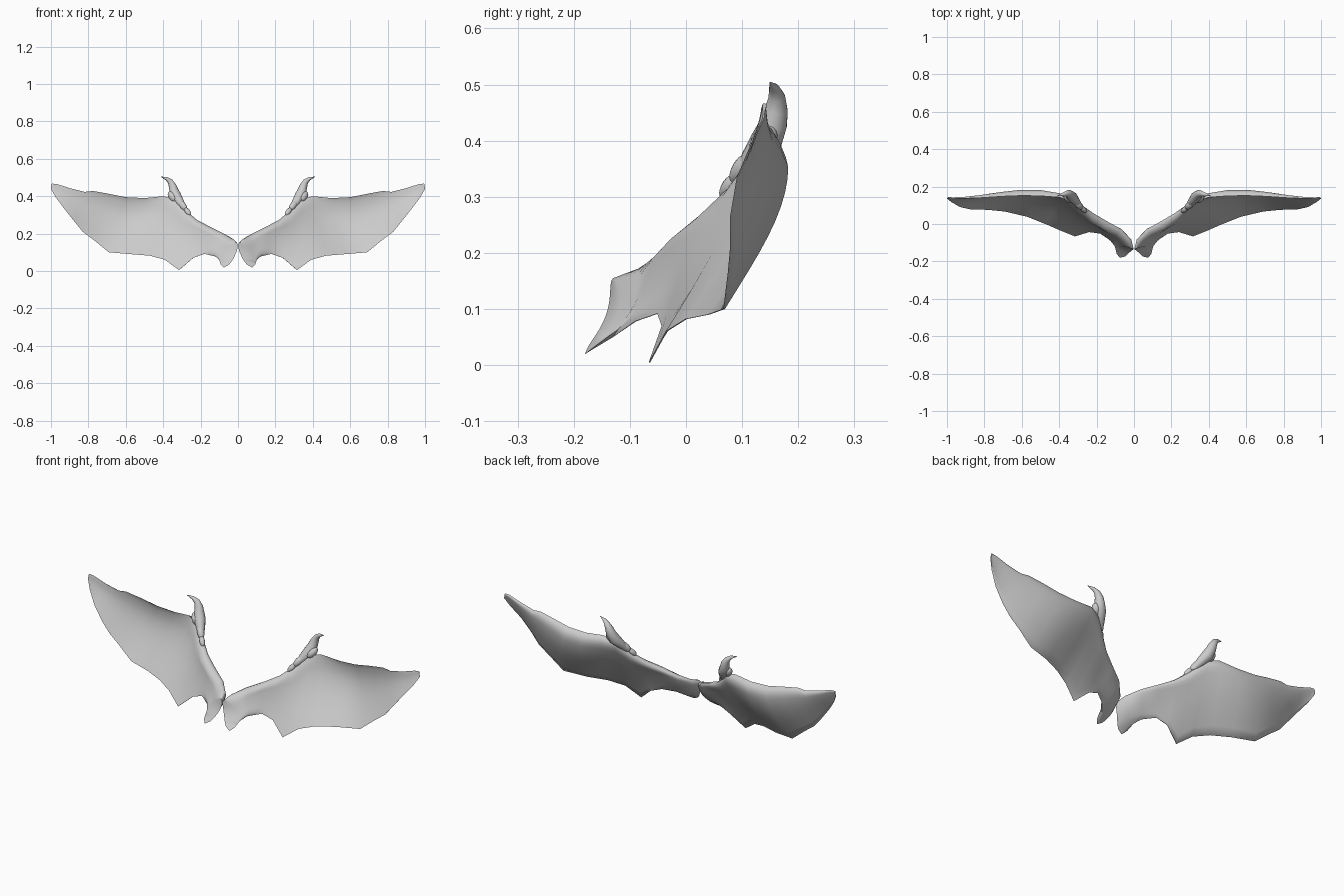
import bpy, bmesh, math
from mathutils import Vector

cube = bpy.data.objects.get("Cube")
if cube:
    bpy.data.objects.remove(cube)

grey = bpy.data.materials.new("light_grey")
grey.use_nodes = True
COLOUR = (0.6, 0.6, 0.6, 1)
grey.diffuse_color = COLOUR
grey.node_tree.nodes["Principled BSDF"].inputs["Base Color"].default_value = COLOUR


def finish(name, bm, angle):
    """Turn a bmesh into a smooth, mirrored object."""
    bmesh.ops.recalc_face_normals(bm, faces=bm.faces)
    mesh = bpy.data.meshes.new(name)
    bm.to_mesh(mesh)
    bm.free()
    mesh.materials.append(grey)
    obj = bpy.data.objects.new(name, mesh)
    bpy.context.collection.objects.link(obj)
    bpy.ops.object.select_all(action='DESELECT')
    obj.select_set(True)
    bpy.context.view_layer.objects.active = obj
    bpy.ops.object.shade_smooth_by_angle(angle=math.radians(angle))
    mirror = obj.modifiers.new("mirror", 'MIRROR')
    mirror.use_mirror_merge = False


def skin(bm, rings):
    """Skin closed rings of points; return the loops of vertices."""
    loops = [[bm.verts.new(p) for p in ring] for ring in rings]
    n = len(loops[0])
    for a, b in zip(loops, loops[1:]):
        for i in range(n):
            j = (i + 1) % n
            bm.faces.new((a[i], a[j], b[j], b[i]))
    bm.faces.new(loops[-1])
    return loops


def ramp(x, start, end):
    """Rise from 0 to 1 between two positions along the span."""
    return min(1, max(0, (x - start) / (end - start)))


# Wing stations from root to tip: leading edge point, trailing edge point
STATIONS = [
    ((.016, -.13, .155), (.075, -.18, .02)),
    ((.032, -.085, .172), (.086, -.13, .05)),
    ((.08, -.04, .202), (.12, -.09, .078)),
    ((.15, -.003, .237), (.18, -.05, .092)),
    ((.22, .042, .274), (.24, -.042, .07)),
    ((.28, .088, .325), (.315, -.065, .005)),
    ((.34, .125, .385), (.39, -.035, .06)),
    ((.40, .143, .40), (.47, .0, .082)),
    ((.50, .15, .39), (.57, .04, .09)),
    ((.60, .152, .395), (.69, .068, .1)),
    ((.70, .148, .415), (.77, .076, .165)),
    ((.775, .143, .428), (.83, .08, .21)),
    ((.82, .14, .423), (.875, .08, .265)),
    ((.90, .137, .443), (.93, .092, .335)),
    ((.97, .137, .466), (.975, .118, .395)),
    ((.995, .138, .467), (1, .138, .44)),
]
STEPS = 12


def wing_section(i):
    """Closed profile: thick leading edge, thin membrane, bowed backwards."""
    top, low = map(Vector, STATIONS[i])
    before, after = STATIONS[max(i - 1, 0)], STATIONS[min(i + 1, len(STATIONS) - 1)]
    span = sum((Vector(after[k]) - Vector(before[k]) for k in (0, 1)), Vector())
    x = top.x
    root = 1 - ramp(x, .016, .15)
    # The arm leaves the root heading straight back, then sweeps outwards
    span = span.normalized() + Vector((-.5, 0, 0)) * root ** 2
    back = Vector((-span.y, span.x, 0)).normalized()
    bulge = .046 * ramp(x, .25, .45) * (1 - ramp(x, .55, 1))
    arm = .031 + .004 * root - .025 * ramp(x, .2, 1)
    front = 1 - .8 * ramp(x, .22, .42)

    def point(s, side):
        tube = math.sqrt(min(s / .12, 1)) * max(0, 1 - s) ** 2
        oval = 2 * math.sqrt(max(0, s * (1 - s)))
        half = arm * (root * oval + (1 - root) * tube)
        half = half * (1 if side > 0 else front) + .0015 * min(1, s * 8)
        bow = bulge * math.sin(math.pi * s ** .75)
        hollow = Vector((.004, .022, 0)) * root ** 2 * math.sin(math.pi * s)
        return top.lerp(low, s) + back * (bow + side * half) + hollow

    ss = [(k / STEPS) ** 1.4 for k in range(STEPS + 1)]
    return [point(s, 1) for s in ss] + [point(s, -1) for s in reversed(ss[1:])]


# Wings, with the root socket closed by strips across its two rims
bm = bmesh.new()
socket = skin(bm, [wing_section(i) for i in range(len(STATIONS))])[0]
count = len(socket)
for i in range(1, STEPS):
    bm.faces.new((socket[i], socket[i + 1], socket[count - i - 1], socket[count - i]))
bm.faces.new((socket[0], socket[1], socket[-1]))
finish("wing_membrane", bm, 60)

# Thumb claws: a tapering hooked horn along a path of (point, radius)
CLAW = [
    ((.285, .092, .33), .012), ((.308, .118, .365), .022),
    ((.330, .143, .398), .029), ((.343, .156, .43), .025),
    ((.350, .161, .455), .021), ((.362, .162, .478), .015),
    ((.382, .157, .494), .009), ((.412, .15, .504), .001),
]
rings = []
for i, (p, r) in enumerate(CLAW):
    a = Vector(CLAW[max(i - 1, 0)][0])
    b = Vector(CLAW[min(i + 1, len(CLAW) - 1)][0])
    turn = (b - a).to_track_quat('Z', 'Y')
    angles = [math.tau * k / 12 for k in range(12)]
    rings.append([Vector(p) + turn @ Vector((r * math.cos(t), r * math.sin(t), 0))
                  for t in angles])
bm = bmesh.new()
bm.faces.new(skin(bm, rings)[0])
finish("thumb_claw", bm, 50)

# Knuckles where each claw grows out of the leading edge
bm = bmesh.new()
for centre, radius, stretch in [((.270, .077, .318), .014, 2),
                                ((.295, .100, .350), .018, 2),
                                ((.350, .138, .398), .022, 1.6)]:
    made = bmesh.ops.create_uvsphere(bm, u_segments=12, v_segments=8, radius=radius)
    turn = Vector((.5, .45, .7)).to_track_quat('Z', 'Y')
    for v in made["verts"]:
        v.co = Vector(centre) + turn @ Vector((v.co.x, v.co.y, v.co.z * stretch))
finish("thumb_knuckles", bm, 60)
